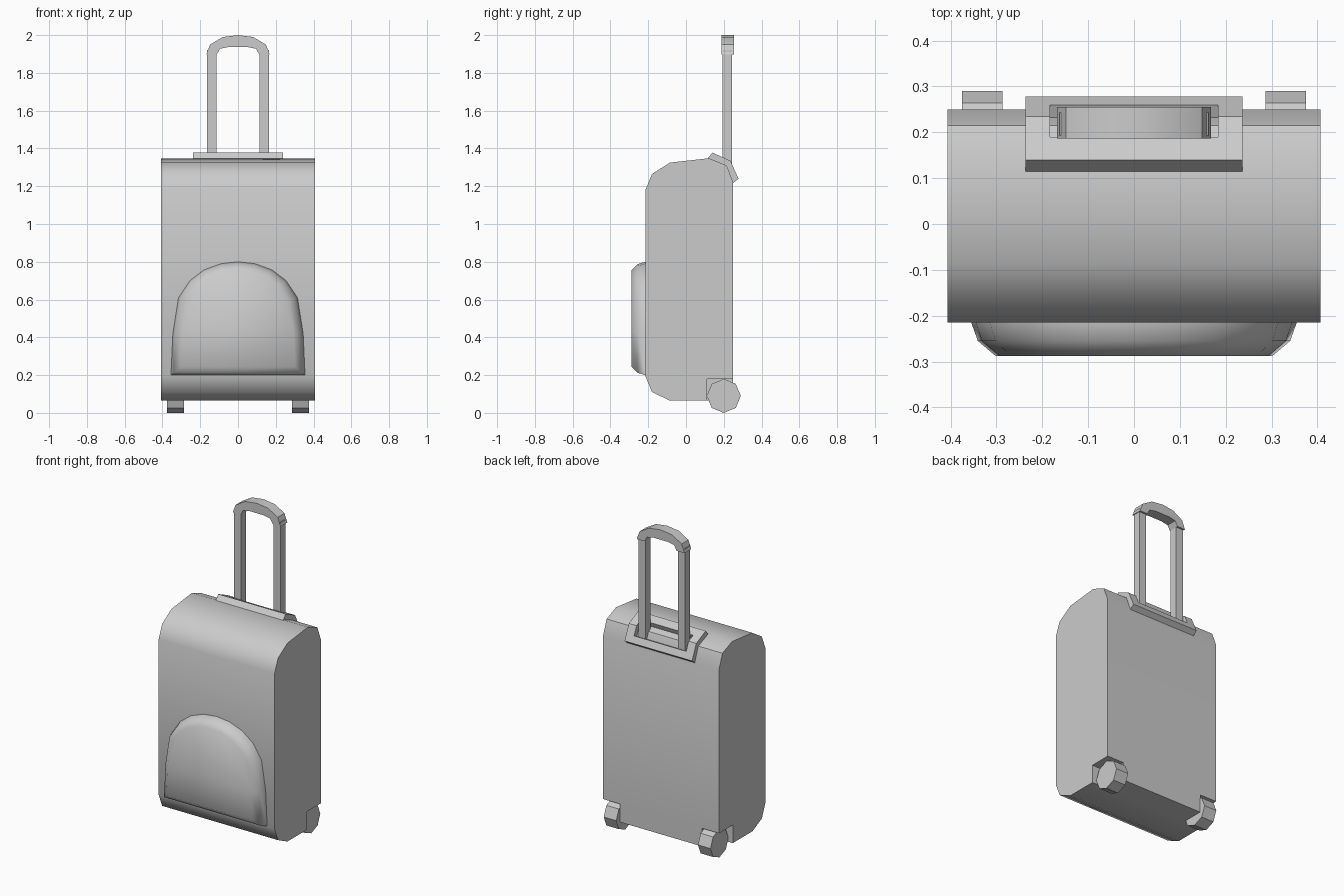
import bpy, bmesh, math
from mathutils import Vector

cube = bpy.data.objects.get("Cube")
if cube:
    bpy.data.objects.remove(cube, do_unlink=True)

grey = bpy.data.materials.new("light grey")
grey.use_nodes = True
grey.diffuse_color = (0.6, 0.6, 0.6, 1)
grey.node_tree.nodes["Principled BSDF"].inputs["Base Color"].default_value = (0.6, 0.6, 0.6, 1)


def finish(name, bm, smooth=None):
    """Turn a bmesh into a named object, smooth up to an angle in degrees."""
    bmesh.ops.recalc_face_normals(bm, faces=bm.faces)
    mesh = bpy.data.meshes.new(name)
    bm.to_mesh(mesh)
    bm.free()
    mesh.materials.append(grey)
    obj = bpy.data.objects.new(name, mesh)
    bpy.context.collection.objects.link(obj)
    if smooth:
        shade(obj, smooth)
    return obj


def select(obj):
    bpy.ops.object.select_all(action='DESELECT')
    obj.select_set(True)
    bpy.context.view_layer.objects.active = obj


def shade(obj, angle):
    select(obj)
    bpy.ops.object.shade_smooth_by_angle(angle=math.radians(angle))


def loft(bm, rings):
    """Skin closed rings of equal length and cap both ends."""
    rings = [[bm.verts.new(p) for p in ring] for ring in rings]
    for a, b in zip(rings, rings[1:]):
        for i in range(len(a)):
            j = (i + 1) % len(a)
            bm.faces.new((a[i], a[j], b[j], b[i]))
    bm.faces.new(rings[0])
    bm.faces.new(rings[-1])


def prism_x(bm, profile, x0, x1):
    loft(bm, [[Vector((x, y, z)) for y, z in profile] for x in (x0, x1)])


# Case shell: side profile swept across the width
shell = [(-0.085, 0.065), (-0.18, 0.11), (-0.215, 0.195), (-0.215, 1.18), (-0.18, 1.265),
         (-0.085, 1.325), (0.12, 1.348), (0.215, 1.31), (0.25, 1.22), (0.25, 0.065)]
bm = bmesh.new()
prism_x(bm, shell, -0.407, 0.407)
case = finish("case", bm)

# Wheel wells cut out of the lower rear corners
well = [(0.112, 0.0), (0.4, 0.0), (0.4, 0.18), (0.112, 0.18)]
for side in (-1, 1):
    bm = bmesh.new()
    prism_x(bm, well, side * 0.288, side * 0.5)
    cutter = finish("well_cutter", bm)
    cutter.hide_render = True
    mod = case.modifiers.new("well", 'BOOLEAN')
    mod.operation = 'DIFFERENCE'
    mod.object = cutter
    select(case)
    bpy.ops.object.modifier_apply(modifier=mod.name)
    bpy.data.objects.remove(cutter, do_unlink=True)
shade(case, 45)

# Wheels
octagon = [(0.2 + 0.09 * math.cos(i * math.pi / 4), 0.09 + 0.09 * math.sin(i * math.pi / 4))
           for i in range(8)]
for side, name in ((1, "left_wheel"), (-1, "right_wheel")):
    bm = bmesh.new()
    prism_x(bm, octagon, side * 0.287, side * 0.375)
    finish(name, bm)

# Front pocket: rounded outline with a softened rim
half = [(0.355, 0.2), (0.345, 0.42), (0.315, 0.61), (0.255, 0.70), (0.18, 0.757), (0.09, 0.79)]
outline = half + [(0, 0.8)] + [(-x, z) for x, z in reversed(half)]
bm = bmesh.new()
loft(bm, [[Vector((x * s, y, 0.5 + (z - 0.5) * s)) for x, z in outline]
          for y, s in ((-0.205, 1), (-0.215, 1), (-0.255, 0.96), (-0.288, 0.85))])
finish("front_pocket", bm, 60)

# Handle mount: bent plate with a rectangular opening over the bend
front_strip = [(0.113, 1.345), (0.14, 1.378), (0.19, 1.355), (0.176, 1.322)]
rear_strip = [(0.26, 1.28), (0.278, 1.24), (0.247, 1.215), (0.23, 1.266)]
bent = front_strip[:2] + [(0.235, 1.335)] + rear_strip[1:3] + [(0.215, 1.305)]
bm = bmesh.new()
for side in (-1, 1):
    prism_x(bm, bent, side * 0.183, side * 0.237)
for strip in (front_strip, rear_strip):
    prism_x(bm, strip, -0.183, 0.183)
finish("handle_mount", bm)

# Telescopic poles
pole = [(0.193, 1.25), (0.243, 1.25), (0.243, 1.92), (0.193, 1.92)]
for side, name in ((1, "left_pole"), (-1, "right_pole")):
    bm = bmesh.new()
    prism_x(bm, pole, side * 0.113, side * 0.163)
    finish(name, bm)

# Grip: arch outline extruded front to back
outer = [(0.168, 1.897), (0.148, 1.95), (0.08, 1.99)]
inner = [(0.05, 1.937), (0.095, 1.928), (0.113, 1.897)]
arch = (outer + [(0, 2.0)] + [(-x, z) for x, z in reversed(outer)]
        + [(-x, z) for x, z in reversed(inner)] + inner)
bm = bmesh.new()
loft(bm, [[Vector((x, y, z)) for x, z in arch] for y in (0.187, 0.255)])
finish("grip", bm, 30)
